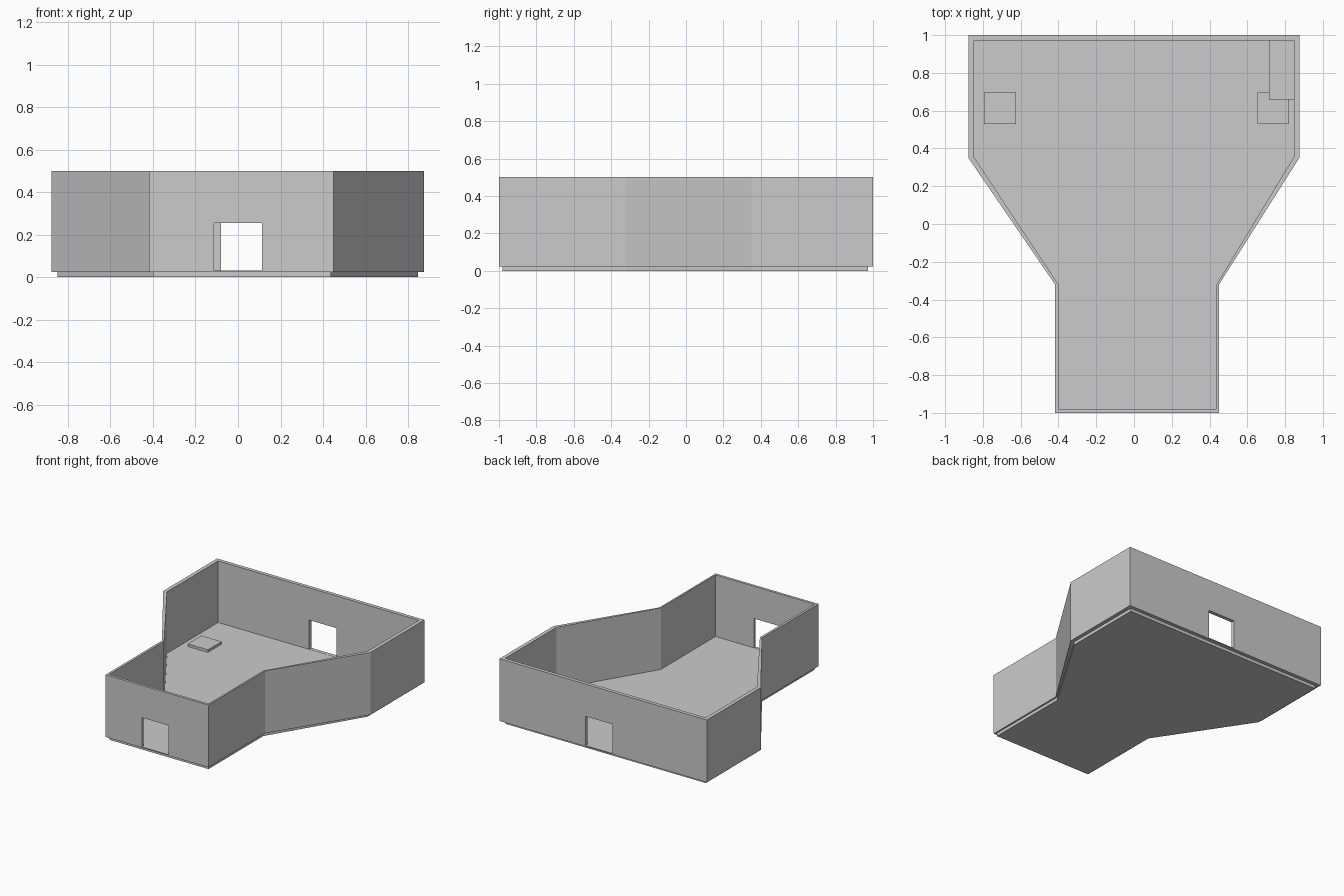
import bpy
import bmesh

cube = bpy.data.objects.get("Cube")
if cube:
    bpy.data.objects.remove(cube, do_unlink=True)

# Single flat material
grey = bpy.data.materials.new("light grey")
grey.use_nodes = True
colour = (0.6, 0.6, 0.6, 1)
grey.diffuse_color = colour
grey.node_tree.nodes["Principled BSDF"].inputs["Base Color"].default_value = colour


def make_object(name, bm):
    bmesh.ops.recalc_face_normals(bm, faces=bm.faces)
    mesh = bpy.data.meshes.new(name)
    bm.to_mesh(mesh)
    bm.free()
    mesh.materials.append(grey)
    obj = bpy.data.objects.new(name, mesh)
    bpy.context.collection.objects.link(obj)
    return obj


def extrude_up(bm, faces, height):
    result = bmesh.ops.extrude_face_region(bm, geom=faces)
    verts = [g for g in result["geom"] if isinstance(g, bmesh.types.BMVert)]
    bmesh.ops.translate(bm, verts=verts, vec=(0, 0, height))


def slab(name, outline, bottom, top):
    bm = bmesh.new()
    face = bm.faces.new([bm.verts.new((x, y, bottom)) for x, y in outline])
    extrude_up(bm, [face], top - bottom)
    return make_object(name, bm)


def box(name, x0, x1, y0, y1, z0, z1):
    return slab(name, [(x0, y0), (x1, y0), (x1, y1), (x0, y1)], z0, z1)


def ring_wall(name, outer, inner, bottom, top):
    bm = bmesh.new()
    a, b = ([bm.verts.new((x, y, bottom)) for x, y in line] for line in (outer, inner))
    faces = [bm.faces.new((a[i - 1], a[i], b[i], b[i - 1])) for i in range(len(a))]
    extrude_up(bm, faces, top - bottom)
    return make_object(name, bm)


# Plan: wide back room narrowing to a front hall
outer = [(-0.877, 1), (-0.877, 0.35), (-0.418, -0.32), (-0.418, -1),
         (0.45, -1), (0.45, -0.32), (0.875, 0.35), (0.875, 1)]
inner = [(-0.848, 0.972), (-0.848, 0.355), (-0.4, -0.32), (-0.4, -0.98),
         (0.437, -0.98), (0.437, -0.32), (0.846, 0.355), (0.846, 0.972)]

floor = slab("floor", inner, 0, 0.03)
walls = ring_wall("walls", outer, inner, 0.024, 0.5)

# Doorways in the front and back walls
doors = {"front_door": (-0.112, 0.112, -1.1, -0.9),
         "back_door": (-0.08, 0.15, 0.9, 1.1)}
for name, (x0, x1, y0, y1) in doors.items():
    cutter = box(name + "_cutter", x0, x1, y0, y1, 0.031, 0.254)
    cutter.hide_render = True
    cut = walls.modifiers.new(name, "BOOLEAN")
    cut.operation = "DIFFERENCE"
    cut.solver = "EXACT"
    cut.object = cutter
    bpy.context.view_layer.objects.active = walls
    bpy.ops.object.modifier_apply(modifier=name)
    bpy.data.objects.remove(cutter, do_unlink=True)

# Low floor platforms and the corner counter
box("right_platform", -0.795, -0.625, 0.53, 0.695, 0.03, 0.05)
box("left_platform", 0.655, 0.82, 0.53, 0.695, 0.03, 0.05)
box("corner_counter", 0.715, 0.846, 0.66, 0.972, 0.03, 0.13)
